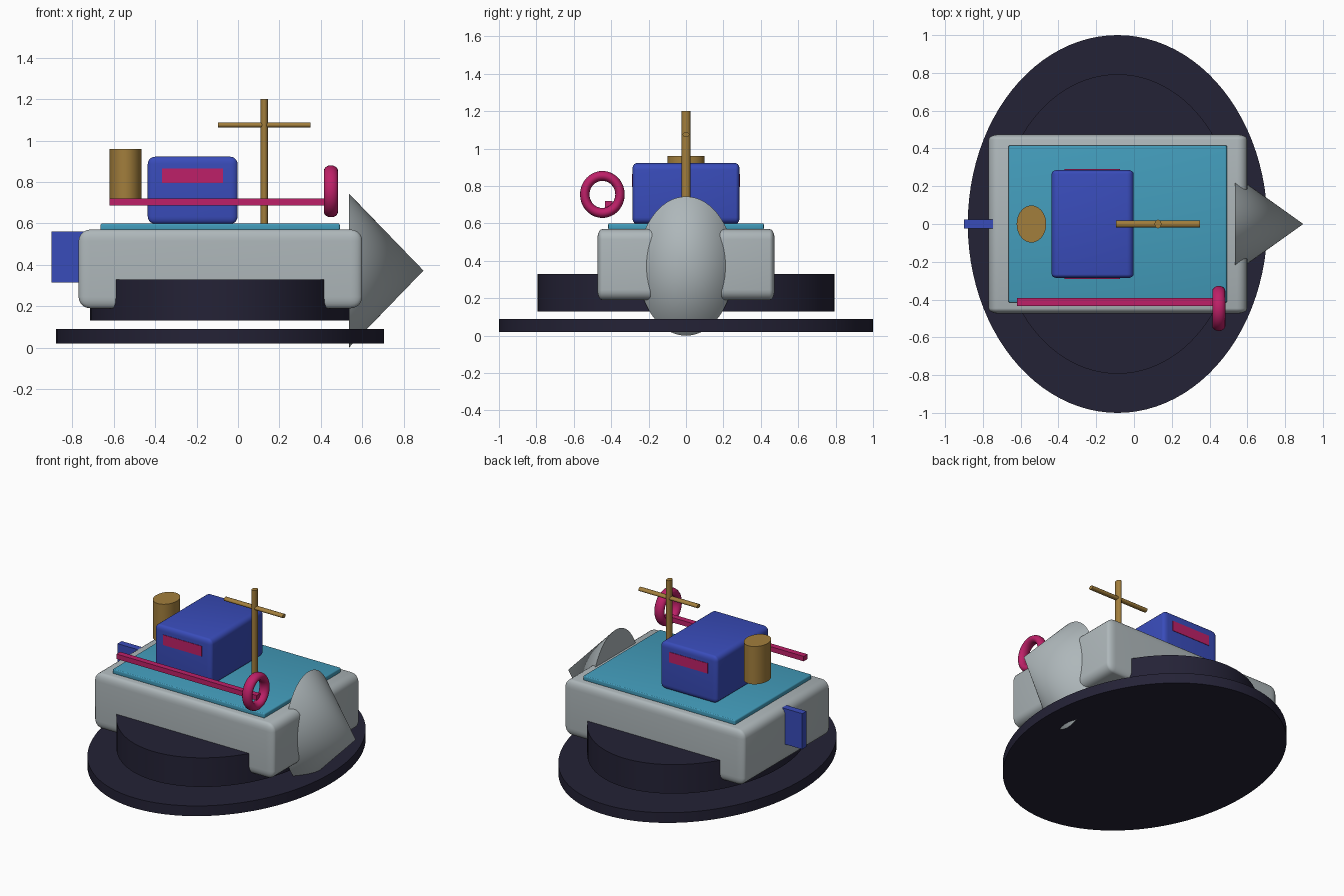
import bpy
import math

if "Cube" in bpy.data.objects:
    bpy.data.objects.remove(bpy.data.objects["Cube"])


def material(name, rgb):
    # sRGB 0-255 to linear
    m = bpy.data.materials.new(name)
    lin = [c / 255 / 12.92 if c < 10 else ((c / 255 + 0.055) / 1.055) ** 2.4 for c in rgb]
    m.diffuse_color = (*lin, 1)
    m.use_nodes = True
    m.node_tree.nodes["Principled BSDF"].inputs["Base Color"].default_value = m.diffuse_color
    return m


DARK = material("dark navy", (36, 34, 54))
GREY = material("hull grey", (174, 183, 186))
TEAL = material("deck teal", (67, 157, 188))
BLUE = material("cabin blue", (57, 76, 186))
GOLD = material("brass gold", (162, 126, 60))
PINK = material("magenta", (190, 32, 104))


def finish(name, mat, smooth=True):
    o = bpy.context.object
    o.name = name
    o.data.materials.append(mat)
    bpy.ops.object.transform_apply(location=False, rotation=True, scale=True)
    if smooth:
        bpy.ops.object.shade_smooth_by_angle(angle=math.radians(35))
    return o


def box(name, mat, x, y, z, bevel=0, squash=1):
    """Box from (min, max) ranges; squash narrows the rounding along y."""
    bpy.ops.mesh.primitive_cube_add(size=1, location=[sum(r) / 2 for r in (x, y, z)])
    o = bpy.context.object
    o.scale = (x[1] - x[0], (y[1] - y[0]) / squash, z[1] - z[0])
    finish(name, mat, smooth=False)
    if bevel:
        b = o.modifiers.new("rounding", "BEVEL")
        b.width, b.segments = bevel, 5
        bpy.ops.object.modifier_apply(modifier=b.name)
        o.scale.y = squash
        bpy.ops.object.transform_apply(location=False, rotation=False, scale=True)
        bpy.ops.object.shade_smooth_by_angle(angle=math.radians(35))
    return o


def drum(name, mat, centre, rx, ry, z0, z1, sides):
    """Upright elliptical cylinder."""
    bpy.ops.mesh.primitive_cylinder_add(vertices=sides, radius=1, depth=z1 - z0,
                                        location=(*centre, (z0 + z1) / 2))
    bpy.context.object.scale = (rx, ry, 1)
    return finish(name, mat)


# Oval base and skirt
drum("base_disc", DARK, (-0.087, 0), 0.793, 1.0, 0.02, 0.09, 96)
drum("skirt_drum", DARK, (-0.087, 0), 0.628, 0.793, 0.13, 0.33, 96)

# Hull and deck
box("hull", GREY, (-0.77, 0.60), (-0.474, 0.474), (0.19, 0.57), 0.055, 0.5)
box("deck", TEAL, (-0.664, 0.492), (-0.416, 0.416), (0.565, 0.60), 0.01, 0.6)

# Pointed bow
bpy.ops.mesh.primitive_cone_add(vertices=64, radius1=1, radius2=0, depth=0.36,
                                location=(0.716, 0, 0.372), rotation=(0, math.pi / 2, 0))
bpy.context.object.scale = (0.372, 0.257, 1)
finish("bow_cone", GREY)

# Rudder at the stern
box("rudder", BLUE, (-0.90, -0.74), (-0.023, 0.023), (0.315, 0.56))

# Cabin with a window strip on each side
box("cabin", BLUE, (-0.436, -0.002), (-0.287, 0.287), (0.598, 0.922), 0.035, 0.6)
for side, s in (("front", -1), ("back", 1)):
    y = sorted((s * 0.284, s * 0.29))
    box(side + "_window", PINK, (-0.368, -0.073), y, (0.795, 0.865))

# Funnel, mast and yard
drum("funnel", GOLD, (-0.543, 0), 0.078, 0.098, 0.70, 0.96, 48)
drum("mast", GOLD, (0.127, 0), 0.018, 0.023, 0.595, 1.20, 16)
bpy.ops.mesh.primitive_cylinder_add(vertices=16, radius=1, depth=0.446,
                                    location=(0.127, 0, 1.075), rotation=(0, math.pi / 2, 0))
bpy.context.object.scale = (0.013, 0.018, 1)
finish("yard", GOLD)

# Side rail ending in a ring
box("side_rail", PINK, (-0.62, 0.445), (-0.433, -0.393), (0.686, 0.72))
bpy.ops.mesh.primitive_torus_add(major_segments=48, minor_segments=16,
                                 major_radius=0.097, minor_radius=0.026,
                                 location=(0.449, -0.447, 0.755), rotation=(0, math.pi / 2, 0))
bpy.context.object.scale = (1.02, 0.97, 1.32)
finish("ring", PINK)
